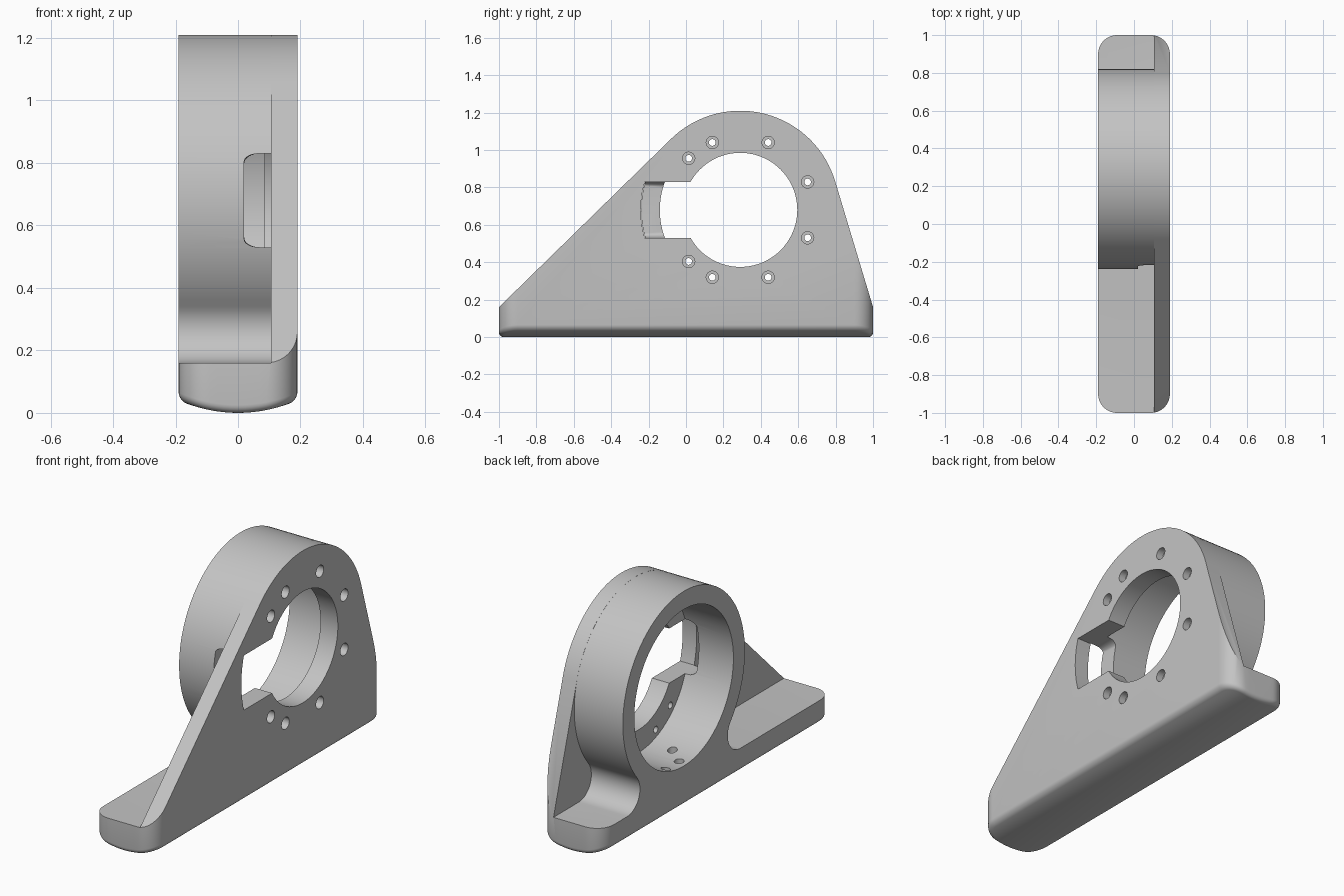
import bpy, bmesh, math
from math import sin, cos, pi, radians
from mathutils import Vector, Matrix

cube = bpy.data.objects.get("Cube")
if cube:
    bpy.data.objects.remove(cube, do_unlink=True)

HALF_W, HALF_L = 0.19, 1.0
BASE_TOP = 0.16
C = Vector((0.29, 0.68))       # ring centre in (y, z)
R = 0.53                       # ring outer radius
FILLET = 0.11


def make_object(name, bm):
    bmesh.ops.recalc_face_normals(bm, faces=bm.faces)
    mesh = bpy.data.meshes.new(name)
    bm.to_mesh(mesh)
    bm.free()
    obj = bpy.data.objects.new(name, mesh)
    bpy.context.collection.objects.link(obj)
    return obj


def arc(centre, r, a0, a1, n):
    return [centre + r * Vector((cos(a0 + (a1 - a0) * i / n), sin(a0 + (a1 - a0) * i / n)))
            for i in range(n + 1)]


def prism_mesh(points, x0, x1):
    """Extrude a (y, z) outline along x."""
    bm = bmesh.new()
    face = bm.faces.new([bm.verts.new((x0, p[0], p[1])) for p in points])
    out = bmesh.ops.extrude_face_region(bm, geom=[face])
    moved = [v for v in out["geom"] if isinstance(v, bmesh.types.BMVert)]
    bmesh.ops.translate(bm, verts=moved, vec=(x1 - x0, 0, 0))
    return bm


def prism(name, points, x0, x1):
    return make_object(name, prism_mesh(points, x0, x1))


def disc(name, centre, r, x0, x1, n):
    return prism(name, arc(centre, r, 0, 2 * pi, n)[:-1], x0, x1)


def combine(target, tool, operation):
    mod = target.modifiers.new(tool.name, "BOOLEAN")
    mod.operation = operation
    mod.solver = "EXACT"
    mod.object = tool
    tool.hide_render = True
    tools.append(tool)


tools = []

# Foot and ring as one side profile, joined by concave fillets
r_body = R - 0.0005
rise = BASE_TOP + FILLET - C.y
run = math.sqrt((r_body + FILLET) ** 2 - rise ** 2)
lean = math.atan2(rise, run)
right_c = C + Vector((run, rise))
left_c = C + Vector((-run, rise))
outline = [Vector((-1.1, -0.1)), Vector((1.1, -0.1)), Vector((1.1, BASE_TOP))]
outline += arc(right_c, FILLET, -pi / 2, lean - pi, 14)
outline += arc(C, r_body, lean, pi - lean, 90)[1:-1]
outline += arc(left_c, FILLET, -lean, -pi / 2, 14)
outline.append(Vector((-1.1, BASE_TOP)))
body = prism("bearing_bracket", outline, -0.25, 0.15)


# Side plate: straight flanks tangent to the ring
def tangent(point, side):
    d = point - C
    a = math.atan2(d.y, d.x) + side * math.acos(R / d.length)
    return a % (2 * pi), C + R * Vector((cos(a), sin(a)))


front, back = Vector((-HALF_L, BASE_TOP)), Vector((HALF_L, BASE_TOP))
a_front, t_front = tangent(front, -1)
a_back, t_back = tangent(back, 1)
front_end = front + (front - t_front) * 0.05
back_end = back + (back - t_back) * 0.2
plate = [Vector((front_end.x, -0.05)), Vector((back_end.x, -0.05)), back_end]
plate += arc(C, R, a_back, a_front, 70) + [front_end]
combine(body, prism("side_plate", plate, 0.105, 0.25), "UNION")


# Outer envelope: rounded plan, crowned underside with a soft rim
def plan(inset):
    w, length, r = HALF_W - inset, HALF_L - inset, 0.1 - inset
    turn = [pi / 2 * i / 10 for i in range(11)]
    left = [(-w + r - r * cos(a), length - r + r * sin(a)) for a in turn]
    mid = [(-w + r + 2 * (w - r) * i / 8, length) for i in range(1, 8)]
    return left + mid + [(-x, y) for x, y in reversed(left)]


def envelope():
    bm = bmesh.new()
    rim = 0.025
    loops = []
    levels = [(rim * (1 - sin(t)), rim * (1 - cos(t))) for t in [pi / 2 * i / 5 for i in range(6)]]
    for inset, lift in levels + [(0, None)]:
        half = plan(inset)
        ring = half + [(x, -y) for x, y in reversed(half)]
        loops.append([bm.verts.new((x, y, 1.4 if lift is None else lift + 0.04 * (x / HALF_W) ** 2))
                      for x, y in ring])
    n = len(loops[0])
    for low, high in zip(loops, loops[1:]):
        for i in range(n):
            j = (i + 1) % n
            bm.faces.new((low[i], low[j], high[j], high[i]))
    bm.faces.new(loops[-1])
    bottom = loops[0]
    for i in range(n // 2 - 1):
        bm.faces.new((bottom[i], bottom[i + 1], bottom[n - 2 - i], bottom[n - 1 - i]))
    return make_object("rounded_envelope", bm)


combine(body, envelope(), "INTERSECT")

# Wide bore and the smaller opening through the flange
combine(body, disc("bore_cutter", C, 0.43, -0.3, 0.085, 96), "DIFFERENCE")
combine(body, disc("opening_cutter", C, 0.305, 0, 0.3, 80), "DIFFERENCE")

# Side window with rounded inner corners
half_h = 0.15
spread = math.asin(half_h / (R + 0.002))
window = arc(C, R + 0.002, pi - spread, pi + spread, 12)
window += [C + Vector((-0.1, -half_h)), C + Vector((-0.1, half_h))]
bm = prism_mesh(window, 0.02, 0.3)
corners = [e for e in bm.edges
           if all(abs(v.co.x - 0.02) < 1e-4 and abs(abs(v.co.z - C.y) - half_h) < 1e-4 for v in e.verts)
           and abs(e.verts[0].co.z - e.verts[1].co.z) < 1e-4]
bmesh.ops.bevel(bm, geom=corners, offset=0.05, segments=8, profile=0.5, affect="EDGES")
combine(body, make_object("window_cutter", bm), "DIFFERENCE")

# Counterbored bolt holes around the opening
for angle in (22.5, 67.5, 112.5, 135):
    for side in (-1, 1):
        a = radians(angle) * side
        p = C + 0.39 * Vector((cos(a), sin(a)))
        combine(body, disc("bolt_hole_cutter", p, 0.018, 0.03, 0.3, 20), "DIFFERENCE")
        combine(body, disc("counterbore_cutter", p, 0.033, 0.15, 0.3, 24), "DIFFERENCE")

# Blind holes in the bore floor
for x, y in ((-0.05, -0.1), (-0.14, -0.03), (-0.15, 0.1)):
    bm = bmesh.new()
    bmesh.ops.create_cone(bm, cap_ends=True, segments=20, radius1=0.025, radius2=0.025, depth=0.2,
                          matrix=Matrix.Translation((x, C.x + y, 0.3)))
    combine(body, make_object("floor_hole_cutter", bm), "DIFFERENCE")

# Bake the cuts, drop the tools
depsgraph = bpy.context.evaluated_depsgraph_get()
baked = bpy.data.meshes.new_from_object(body.evaluated_get(depsgraph))
body.modifiers.clear()
body.data = baked
for tool in tools:
    bpy.data.objects.remove(tool, do_unlink=True)

# Material and shading
grey = bpy.data.materials.new("plain_grey")
grey.use_nodes = True
colour = (0.55, 0.55, 0.55, 1)
grey.diffuse_color = colour
grey.node_tree.nodes["Principled BSDF"].inputs["Base Color"].default_value = colour
body.data.materials.clear()
body.data.materials.append(grey)
bpy.ops.object.select_all(action="DESELECT")
body.select_set(True)
bpy.context.view_layer.objects.active = body
bpy.ops.object.shade_smooth_by_angle(angle=radians(30))
